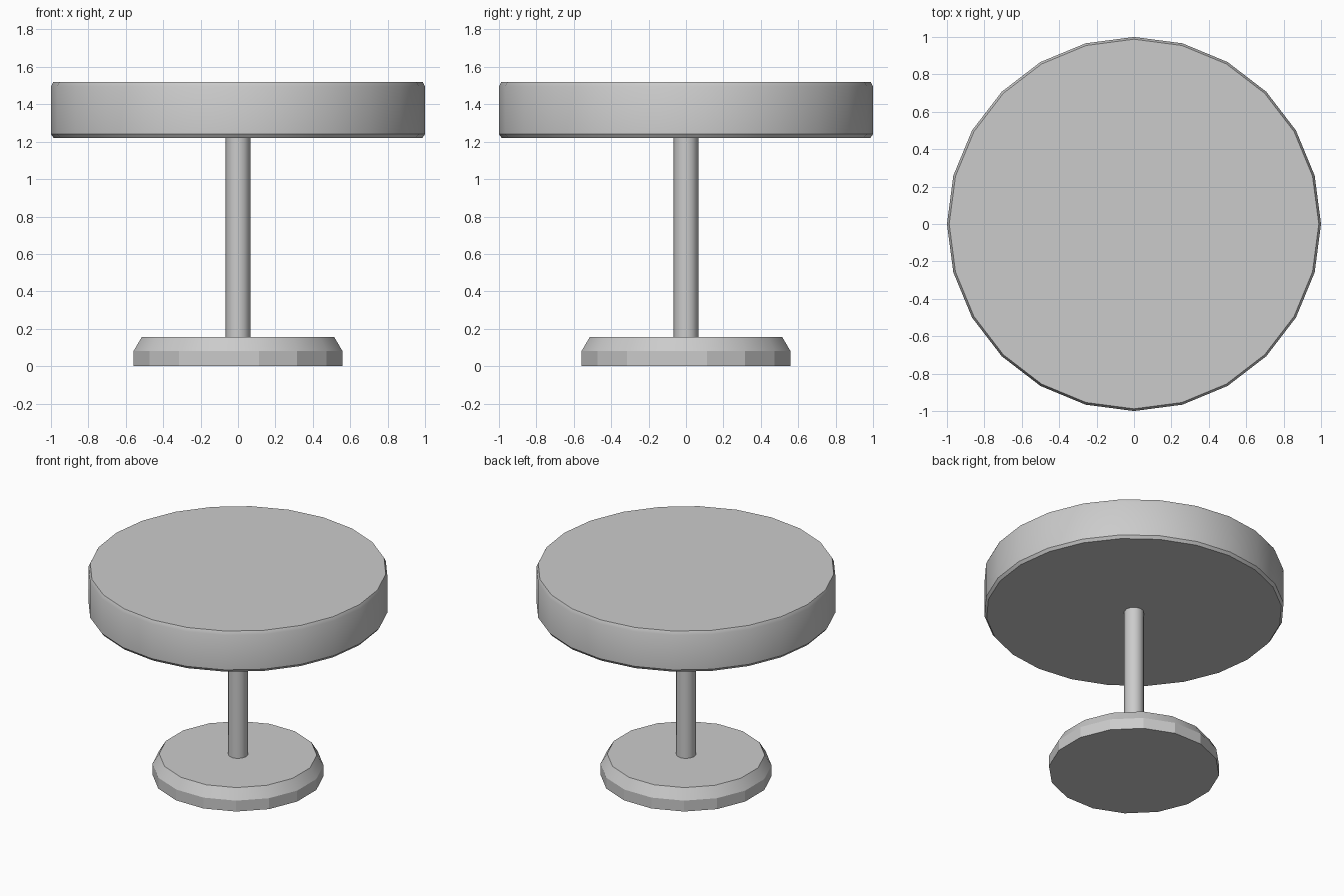
import bpy
import bmesh
from math import cos, sin, tau, radians

cube = bpy.data.objects.get("Cube")
if cube:
    bpy.data.objects.remove(cube, do_unlink=True)

grey = bpy.data.materials.new("plain grey")
grey.use_nodes = True
colour = (0.6, 0.6, 0.6, 1)
grey.diffuse_color = colour
grey.node_tree.nodes["Principled BSDF"].inputs["Base Color"].default_value = colour


def turned_part(name, profile, sides, offset=0.0, smooth_angle=30):
    """Stack rings of (radius, height) into a closed, faceted round part."""
    bm = bmesh.new()
    rings = []
    for radius, z in profile:
        angles = [tau * (i + offset) / sides for i in range(sides)]
        rings.append([bm.verts.new((radius * cos(a), radius * sin(a), z)) for a in angles])
    for low, high in zip(rings, rings[1:]):
        for i in range(sides):
            j = (i + 1) % sides
            bm.faces.new((low[i], low[j], high[j], high[i]))
    bm.faces.new(rings[0][::-1])
    bm.faces.new(rings[-1])
    mesh = bpy.data.meshes.new(name)
    bm.to_mesh(mesh)
    bm.free()
    mesh.materials.append(grey)
    part = bpy.data.objects.new(name, mesh)
    bpy.context.collection.objects.link(part)
    bpy.ops.object.select_all(action="DESELECT")
    part.select_set(True)
    bpy.context.view_layer.objects.active = part
    bpy.ops.object.shade_smooth_by_angle(angle=radians(smooth_angle))
    return part


# Foot with a sloped upper edge
turned_part("base", [(0.57, 0), (0.57, 0.08), (0.525, 0.155)], 16, offset=0.5, smooth_angle=20)

# Slim post joining the foot to the top
turned_part("post", [(0.066, 0.15), (0.066, 1.23)], 12, smooth_angle=35)

# Thick round top with small chamfers
turned_part("table_top", [(0.985, 1.22), (1, 1.24), (1, 1.495), (0.988, 1.52)], 24)
